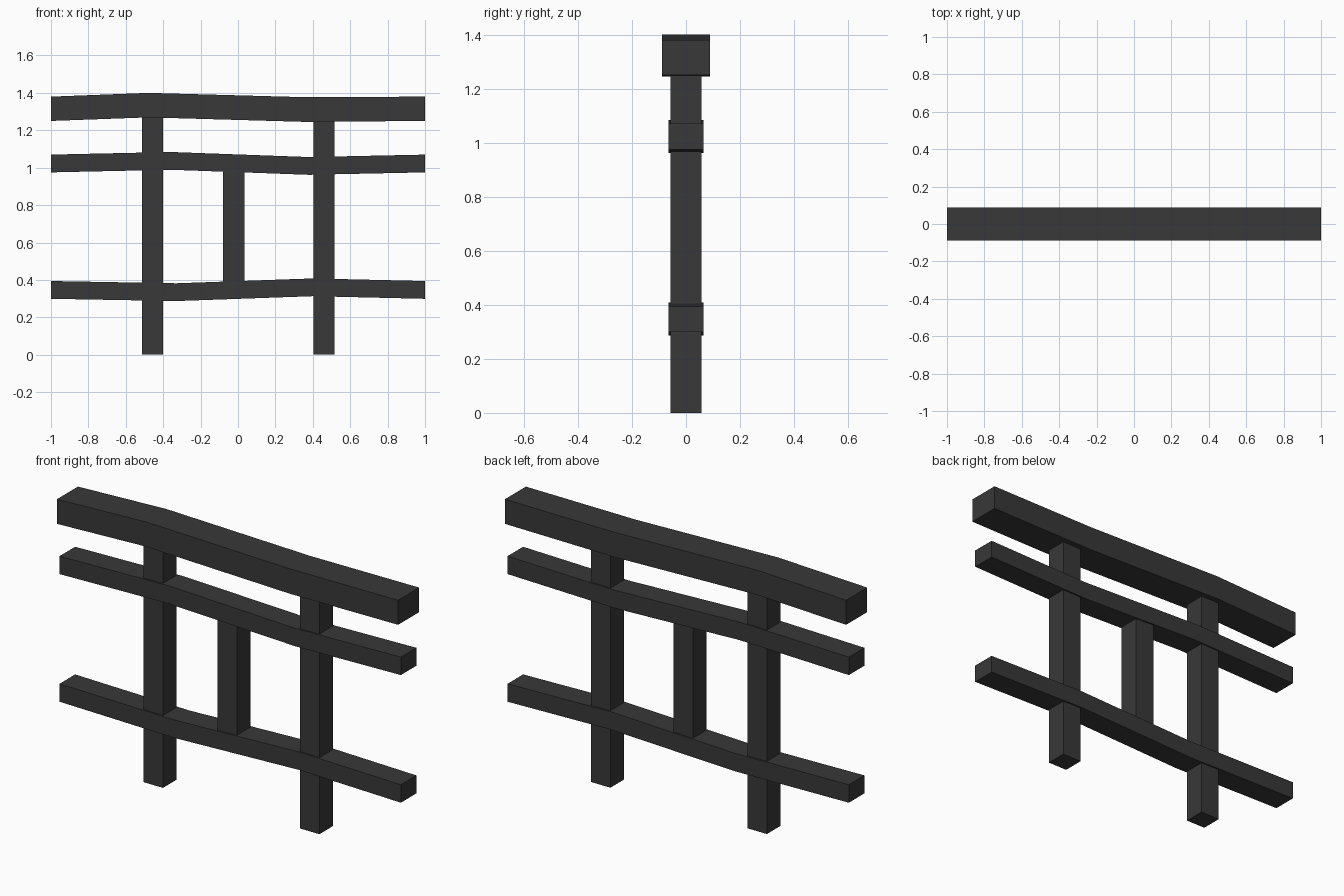
import bpy, bmesh

if "Cube" in bpy.data.objects:
    bpy.data.objects.remove(bpy.data.objects["Cube"])

mat = bpy.data.materials.new("dark_wood")
mat.diffuse_color = (0.04, 0.04, 0.04, 1)
mat.use_nodes = True
mat.node_tree.nodes["Principled BSDF"].inputs["Base Color"].default_value = mat.diffuse_color


def beam(name, sections, half_depth):
    """Rectangular beam lofted through (x, bottom, top) sections."""
    bm = bmesh.new()
    rings = []
    for x, lo, hi in sections:
        corners = [(-half_depth, lo), (half_depth, lo), (half_depth, hi), (-half_depth, hi)]
        rings.append([bm.verts.new((x, y, z)) for y, z in corners])
    for a, b in zip(rings, rings[1:]):
        for i in range(4):
            j = (i + 1) % 4
            bm.faces.new((a[i], a[j], b[j], b[i]))
    bm.faces.new(rings[0])
    bm.faces.new(rings[-1])
    bmesh.ops.recalc_face_normals(bm, faces=bm.faces)
    mesh = bpy.data.meshes.new(name)
    bm.to_mesh(mesh)
    bm.free()
    mesh.materials.append(mat)
    bpy.context.collection.objects.link(bpy.data.objects.new(name, mesh))


def post(name, x, z0, z1, half=0.057):
    beam(name, [(x - half, z0, z1), (x + half, z0, z1)], half)


# Slightly warped horizontal rails
beam("top_rail", [(-1, 1.25, 1.38), (-0.48, 1.269, 1.4), (0.36, 1.245, 1.377), (1, 1.25, 1.38)], 0.088)
beam("middle_rail", [(-1, 0.975, 1.07), (-0.36, 0.989, 1.084), (0.38, 0.962, 1.057), (1, 0.975, 1.07)], 0.065)
beam("lower_rail", [(-1, 0.299, 0.394), (-0.33, 0.287, 0.382), (0.4, 0.313, 0.408), (1, 0.299, 0.394)], 0.065)

# Upright posts
post("left_post", -0.457, 0, 1.29)
post("right_post", 0.46, 0, 1.27)
post("centre_post", -0.023, 0.36, 1.01)
